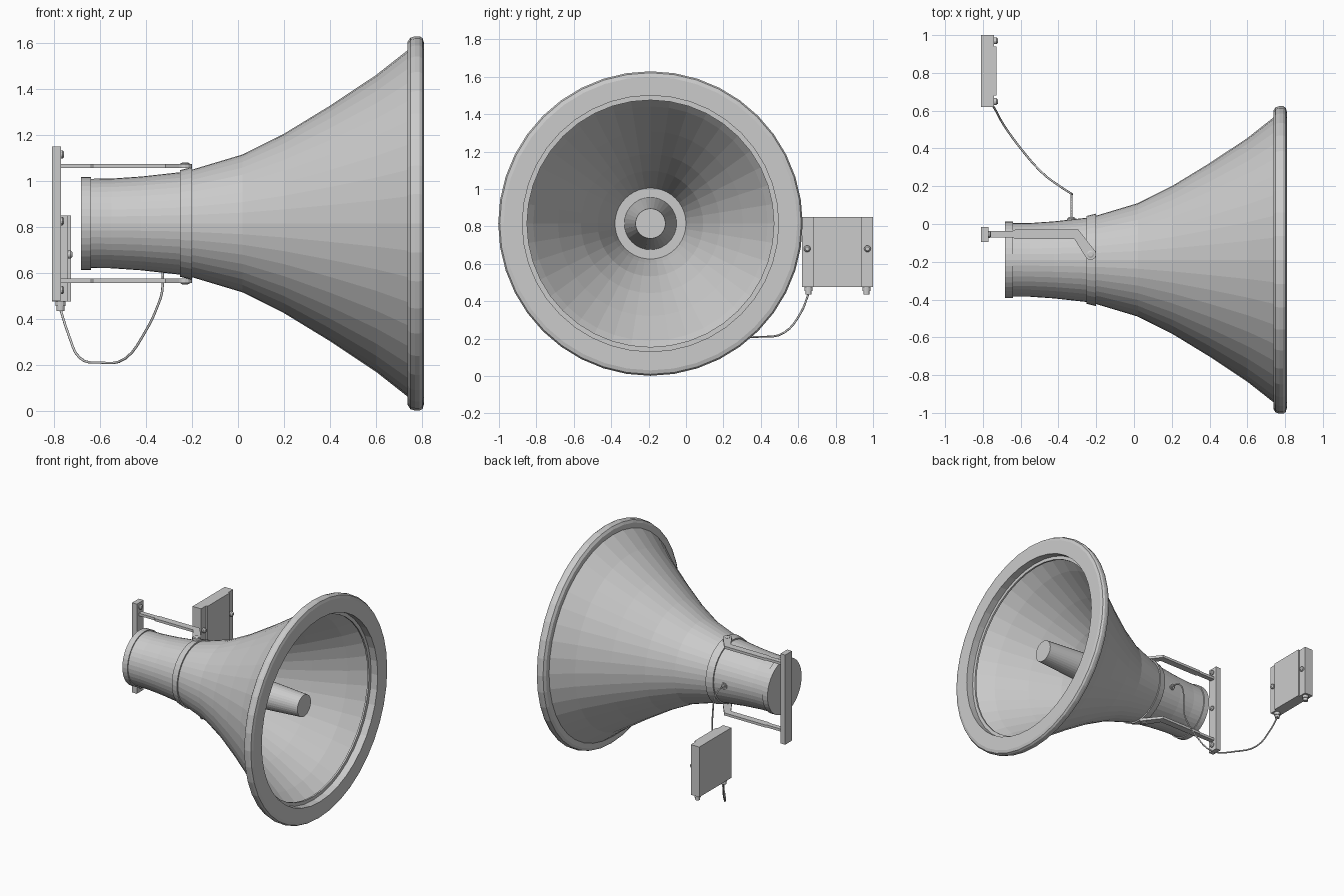
import bpy, bmesh, math
from mathutils import Vector

if "Cube" in bpy.data.objects:
    bpy.data.objects.remove(bpy.data.objects["Cube"])

AY, AZ = -0.19, 0.815          # horn axis runs along x through this point
X, Y, Z = Vector((1, 0, 0)), Vector((0, 1, 0)), Vector((0, 0, 1))


def finish(bm, name):
    bmesh.ops.recalc_face_normals(bm, faces=bm.faces)
    mesh = bpy.data.meshes.new(name)
    bm.to_mesh(mesh)
    bm.free()
    ob = bpy.data.objects.new(name, mesh)
    bpy.context.collection.objects.link(ob)
    return ob


def lathe(name, profile, origin, axis=X, n=40, loop=False):
    """Spin (distance along axis, radius) points; ends are capped unless looped."""
    bm = bmesh.new()
    u = Z if abs(axis.z) < 0.5 else X
    v = axis.cross(u)
    rings = []
    for d, r in profile:
        ring = []
        for i in range(n):
            a = 2 * math.pi * i / n
            ring.append(bm.verts.new(Vector(origin) + axis * d + (u * math.cos(a) + v * math.sin(a)) * r))
        rings.append(ring)
    pairs = list(zip(rings, rings[1:]))
    if loop:
        pairs.append((rings[-1], rings[0]))
    else:
        bm.faces.new(rings[0])
        bm.faces.new(rings[-1])
    for p, q in pairs:
        for i in range(n):
            j = (i + 1) % n
            bm.faces.new((p[i], p[j], q[j], q[i]))
    return finish(bm, name)


def box(name, lo, hi):
    bm = bmesh.new()
    bmesh.ops.create_cube(bm, size=1)
    for v in bm.verts:
        v.co = Vector([l + (c + 0.5) * (h - l) for c, l, h in zip(v.co, lo, hi)])
    return finish(bm, name)


def plate(name, outline, z0, z1):
    """Extrude an xy outline between two heights."""
    bm = bmesh.new()
    face = bm.faces.new([bm.verts.new((x, y, z0)) for x, y in outline])
    ext = bmesh.ops.extrude_face_region(bm, geom=[face])["geom"]
    bmesh.ops.translate(bm, vec=(0, 0, z1 - z0),
                        verts=[g for g in ext if isinstance(g, bmesh.types.BMVert)])
    return finish(bm, name)


def screw(name, pos, axis=X, r=0.018, h=0.014):
    return lathe(name, [(-0.005, r), (h * 0.5, r), (h, r * 0.6)], pos, axis, 12)


axis_origin = (0, AY, AZ)

# Horn shell: outer flare, then back inside to the throat
outer = [(-0.66, 0.194), (-0.55, 0.195), (-0.42, 0.204), (-0.24, 0.224), (-0.2, 0.234),
         (0.02, 0.3), (0.2, 0.39), (0.4, 0.512), (0.6, 0.645), (0.75, 0.763)]
inner = [(0.75, 0.745), (0.6, 0.627), (0.4, 0.494), (0.2, 0.372), (0.02, 0.282), (-0.2, 0.21), (-0.27, 0.19)]
lathe("horn_shell", outer + inner, axis_origin)

# Rolled rim with a deep stepped inner lip
lathe("mouth_rim", [(0.738, 0.745), (0.738, 0.79), (0.75, 0.808), (0.77, 0.814), (0.79, 0.814), (0.803, 0.806),
                    (0.809, 0.785), (0.809, 0.685), (0.755, 0.685), (0.755, 0.66), (0.742, 0.66)],
      axis_origin, loop=True)

# Rear cap, clamp band and inner plug
lathe("rear_cap", [(-0.682, 0.202), (-0.64, 0.202)], axis_origin)
lathe("clamp_band", [(-0.252, 0.222), (-0.252, 0.232), (-0.2, 0.245), (-0.2, 0.23)], axis_origin, loop=True)
lathe("inner_plug", [(-0.27, 0.14), (0.68, 0.08)], axis_origin, n=32)

# Bracket arms above and below, bent towards the band
cx, cy, r = -0.23, -0.16, 0.03
tip = [(cx + r * math.cos(math.radians(a)), cy + r * math.sin(math.radians(a))) for a in range(30, -151, -30)]
outline = [(-0.775, -0.036), (-0.64, -0.036), (-0.63, -0.03), (-0.295, -0.03)] + tip + \
          [(-0.315, -0.08), (-0.63, -0.08), (-0.64, -0.072), (-0.775, -0.072)]
for label, s in (("upper", 1), ("lower", -1)):
    plate(label + "_bracket_arm", outline, AZ + s * 0.24, AZ + s * 0.259)
    screw(label + "_pivot_bolt", (cx, cy, AZ + s * 0.258), Z * s, 0.02, 0.007)

# Wall plate with screws
box("wall_plate", (-0.81, -0.095, 0.48), (-0.77, -0.015, 1.15))
for i, z in enumerate((1.115, 0.825, 0.525)):
    screw(f"wall_plate_screw_{i}", (-0.77, -0.055, z))

# Junction box: body, raised cover, flange screws and cable glands
box("junction_box", (-0.81, 0.62, 0.475), (-0.74, 1.0, 0.85))
box("junction_box_cover", (-0.745, 0.68, 0.475), (-0.727, 0.94, 0.85))
for i, y in enumerate((0.648, 0.97)):
    screw(f"box_screw_{i}", (-0.738, y, 0.68), h=0.018)
    lathe(f"box_gland_{i}", [(-0.48, 0.022), (-0.455, 0.022), (-0.455, 0.017), (-0.435, 0.017)],
          (-0.772, 0.655 if i == 0 else 0.965, 0), -Z, 12)

# Gland on the horn side
lathe("horn_gland", [(0.18, 0.025), (0.218, 0.025), (0.218, 0.016), (0.226, 0.016)], (-0.33, AY, AZ - 0.01), Y, 12)

# Hanging cable
path = [(-0.772, 0.655, 0.44), (-0.74, 0.615, 0.34), (-0.69, 0.525, 0.232), (-0.60, 0.40, 0.21),
        (-0.49, 0.275, 0.228), (-0.40, 0.205, 0.35), (-0.35, 0.172, 0.455), (-0.33, 0.16, 0.52),
        (-0.33, 0.155, 0.65), (-0.33, 0.135, 0.75), (-0.33, 0.09, 0.797), (-0.33, 0.03, AZ - 0.01)]
curve = bpy.data.curves.new("cable", "CURVE")
curve.dimensions = "3D"
curve.bevel_depth = 0.0055
curve.bevel_resolution = 1
curve.resolution_u = 4
curve.use_fill_caps = True
spline = curve.splines.new("BEZIER")
spline.bezier_points.add(len(path) - 1)
for pt, co in zip(spline.bezier_points, path):
    pt.co = co
    pt.handle_left_type = pt.handle_right_type = "AUTO"
bpy.context.collection.objects.link(bpy.data.objects.new("cable", curve))
